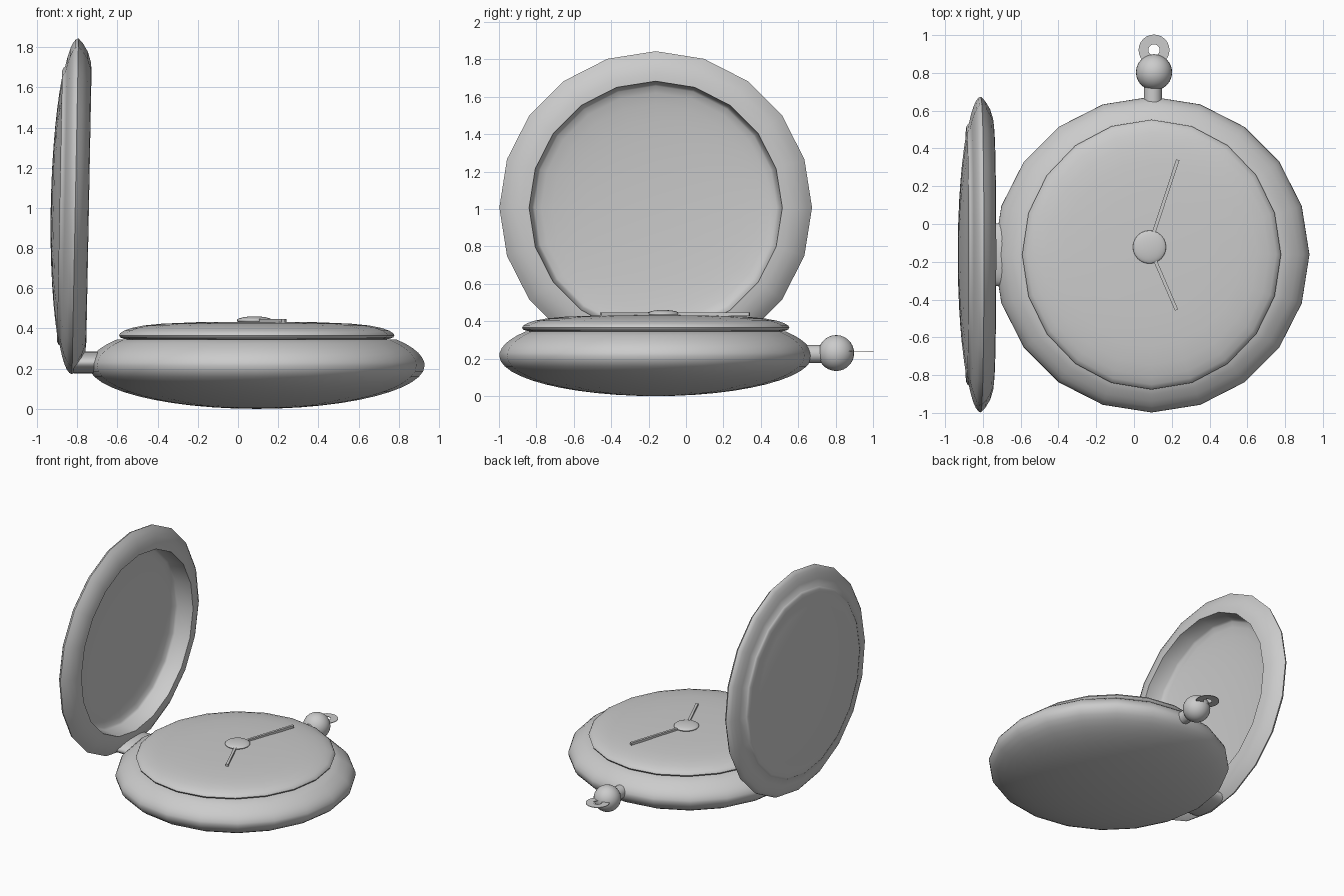
import bpy
import math
from mathutils import Vector

cube = bpy.data.objects.get("Cube")
if cube:
    bpy.data.objects.remove(cube, do_unlink=True)

grey = bpy.data.materials.new("plain grey")
grey.use_nodes = True
GREY = (0.6, 0.6, 0.6, 1)
grey.diffuse_color = GREY
grey.node_tree.nodes["Principled BSDF"].inputs["Base Color"].default_value = GREY

SIDES = 20
CX, CY = 0.093, -0.162
RADIUS = 0.836


def finish(obj, name, angle=50):
    obj.name = name
    obj.data.materials.clear()
    obj.data.materials.append(grey)
    bpy.ops.object.select_all(action='DESELECT')
    obj.select_set(True)
    bpy.context.view_layer.objects.active = obj
    bpy.ops.object.shade_smooth_by_angle(angle=math.radians(angle))
    return obj


def arc(radius, height, start, end, steps=8, base=0.0):
    """Points on an ellipse; 0 degrees is the rim, 90 the pole."""
    points = []
    for i in range(steps + 1):
        a = math.radians(start + (end - start) * i / steps)
        points.append((max(0, round(radius * math.cos(a), 5)), base + height * math.sin(a)))
    return points


def lathe(name, profile, location, sides=SIDES):
    """Spin (radius, height) points, listed bottom to top, around local z."""
    verts, faces, rings = [], [], []
    for r, h in profile:
        count = sides if r > 0 else 1
        rings.append([len(verts) + i for i in range(count)])
        for i in range(count):
            a = math.tau * i / sides
            verts.append((r * math.cos(a), r * math.sin(a), h))
    for low, high in zip(rings, rings[1:]):
        for i in range(sides):
            j = (i + 1) % sides
            quad = [low[i % len(low)], low[j % len(low)],
                    high[j % len(high)], high[i % len(high)]]
            faces.append(list(dict.fromkeys(quad)))
    mesh = bpy.data.meshes.new(name)
    mesh.from_pydata(verts, [], faces)
    obj = bpy.data.objects.new(name, mesh)
    bpy.context.collection.objects.link(obj)
    obj.location = location
    return finish(obj, name)


def cylinder(name, radius, depth, location, rotation, sides=20):
    bpy.ops.mesh.primitive_cylinder_add(vertices=sides, radius=radius, depth=depth,
                                        location=location, rotation=rotation)
    return finish(bpy.context.object, name)


def ball(name, radius, location, flatten=1.0):
    bpy.ops.mesh.primitive_uv_sphere_add(segments=24, ring_count=14,
                                         radius=radius, location=location)
    bpy.context.object.scale.z = flatten
    return finish(bpy.context.object, name)


def hand(name, start, end, z):
    a, b = Vector(start), Vector(end)
    way = b - a
    mid = (a + b) / 2
    bpy.ops.mesh.primitive_cube_add(size=1, location=(mid.x, mid.y, z),
                                    rotation=(0, 0, math.atan2(way.y, way.x)))
    bpy.context.object.scale = (way.length, 0.018, 0.018)
    return finish(bpy.context.object, name)


# Case body: a squashed ball cut flat at the top
lathe("case_body", arc(RADIUS, 0.215, -90, 0, 12, 0.215)
      + arc(RADIUS, 0.235, 4, 33.6, 5, 0.215) + [(0, 0.345)], (CX, CY, 0))

# Shallow domed dial, a touch longer front to back
dial = lathe("dial", [(0.62, 0.342), (0.66, 0.348), (0.68, 0.356), (0.685, 0.366),
                      (0.68, 0.376), (0.66, 0.389), (0.62, 0.403), (0.56, 0.415),
                      (0.47, 0.424), (0.3, 0.431), (0, 0.433)], (CX, CY, 0))
dial.scale.y = 1.043

# Hands and centre cap
hand("long_hand", (0.08, -0.12), (0.232, 0.34), 0.437)
hand("short_hand", (0.08, -0.12), (0.225, -0.455), 0.437)
ball("hand_cap", 0.088, (0.082, -0.122, 0.44), 0.23)

# Open lid: hollow inner side, rounded rim and thin domed outer panel
lid = lathe("lid", arc(0.662, 0.06, 90, 0, 8, 0.05)
            + [(0.677, -0.068), (0.72, -0.064), (0.77, -0.048), (0.81, -0.024)]
            + arc(RADIUS, 0.115, 0, 34, 5)
            + [(0.69, 0.07), (0.675, 0.078)]
            + arc(RADIUS, 0.122, 40, 90, 7), (-0.81, CY, 1.008))
lid.rotation_euler.y = math.radians(-88.9)

# Wide flattened hinge joining lid and case
hinge = cylinder("hinge", 1, 0.13, (-0.755, CY, 0.23), (0, math.pi / 2, 0))
hinge.scale = (0.055, 0.165, 1)

# Winding stem, crown ball and flat chain loop
cylinder("crown_stem", 0.048, 0.16, (0.1, 0.68, 0.225), (math.pi / 2, 0, 0))
ball("crown_ball", 0.096, (0.106, 0.803, 0.23))
lathe("chain_loop", [(0.03, -0.002), (0.082, -0.002), (0.082, 0.002), (0.03, 0.002),
                     (0.03, -0.002)], (0.106, 0.921, 0.24), 24)
